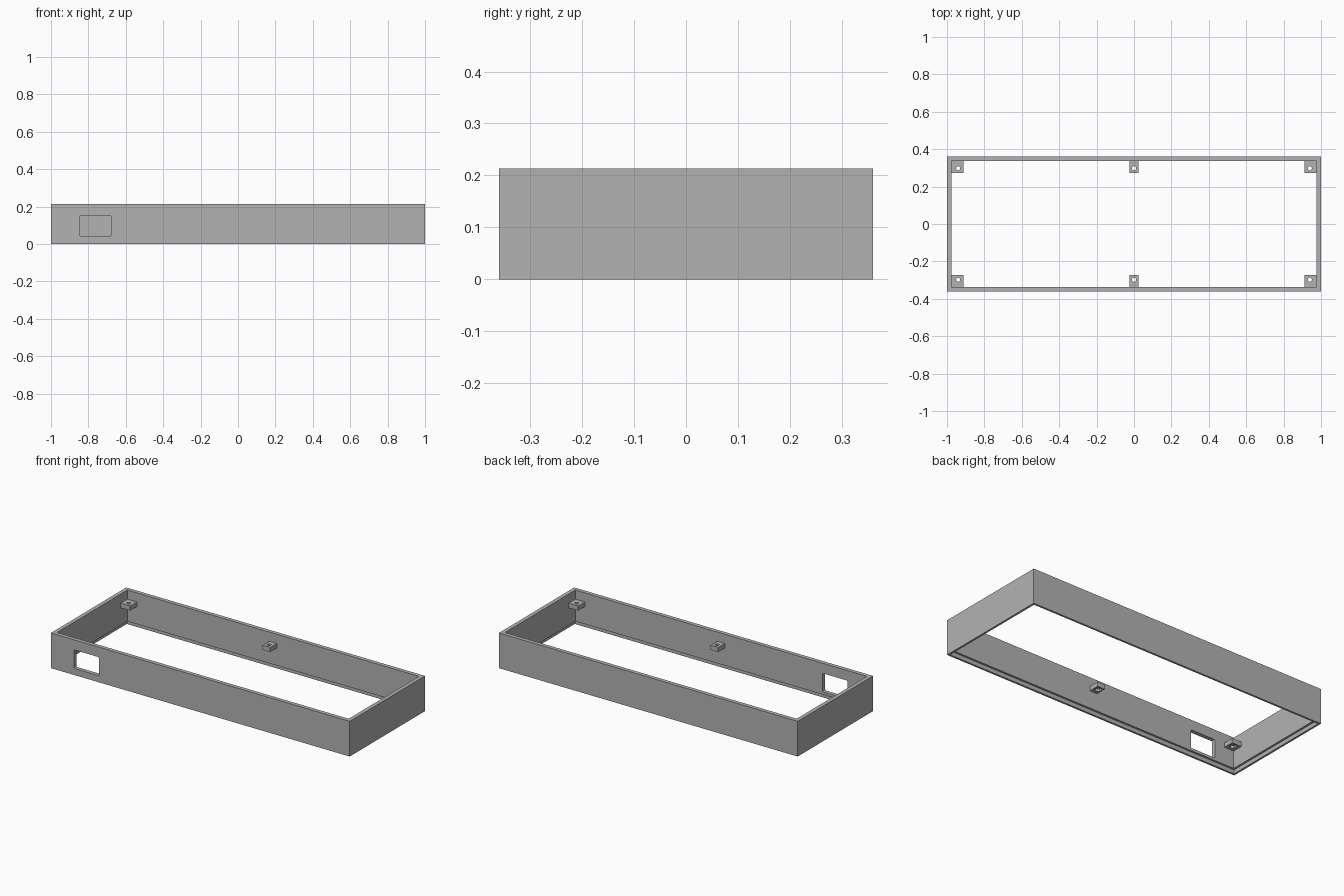
import bpy, bmesh, math

if "Cube" in bpy.data.objects:
    bpy.data.objects.remove(bpy.data.objects["Cube"], do_unlink=True)

HX, HY, H = 1.0, 0.36, 0.213      # outer half sizes and height
WALL, LIP, LEDGE = 0.024, 0.012, 0.024

grey = bpy.data.materials.new("plain grey")
grey.use_nodes = True
grey.diffuse_color = (0.45, 0.45, 0.45, 1)
grey.node_tree.nodes["Principled BSDF"].inputs["Base Color"].default_value = (0.45, 0.45, 0.45, 1)


def finish(name, bm):
    bmesh.ops.recalc_face_normals(bm, faces=bm.faces)
    mesh = bpy.data.meshes.new(name)
    bm.to_mesh(mesh)
    bm.free()
    mesh.materials.append(grey)
    ob = bpy.data.objects.new(name, mesh)
    bpy.context.collection.objects.link(ob)
    return ob


def box(name, x0, x1, y0, y1, z0, z1, bevel=0):
    bm = bmesh.new()
    bmesh.ops.create_cube(bm, size=1)
    for v in bm.verts:
        v.co = (x1 if v.co.x > 0 else x0, y1 if v.co.y > 0 else y0, z1 if v.co.z > 0 else z0)
    if bevel:
        edges = [e for e in bm.edges if abs(e.verts[0].co.y - e.verts[1].co.y) > 1e-4]
        bmesh.ops.bevel(bm, geom=edges, offset=bevel, segments=3, profile=0.5, affect='EDGES')
    return finish(name, bm)


def prism(name, x, y, z0, z1, radius, sides):
    bm = bmesh.new()
    bmesh.ops.create_cone(bm, cap_ends=True, segments=sides, radius1=radius, radius2=radius, depth=z1 - z0)
    bmesh.ops.translate(bm, verts=bm.verts, vec=(x, y, (z0 + z1) / 2))
    return finish(name, bm)


def cut(target, *cutters):
    for c in cutters:
        mod = target.modifiers.new("cut", 'BOOLEAN')
        mod.operation, mod.solver, mod.object = 'DIFFERENCE', 'EXACT', c
        bpy.context.view_layer.objects.active = target
        bpy.ops.object.modifier_apply(modifier=mod.name)
        bpy.data.objects.remove(c, do_unlink=True)


# Frame walls: one stepped wall profile swept round the rectangle
bm = bmesh.new()
profile = [(0, 0), (0, H), (WALL, H), (WALL, LEDGE), (LIP, LEDGE), (LIP, 0)]
corners = [(-1, -1), (1, -1), (1, 1), (-1, 1)]
rings = [[bm.verts.new((sx * (HX - d), sy * (HY - d), z)) for sx, sy in corners] for d, z in profile]
for a, b in zip(rings, rings[1:] + rings[:1]):
    for i in range(4):
        j = (i + 1) % 4
        bm.faces.new((a[i], a[j], b[j], b[i]))
frame = finish("frame", bm)

# Window through the front wall
cut(frame, box("window_cutter", -0.845, -0.68, -HY - 0.05, -HY + 0.06, 0.04, 0.152, bevel=0.005))

# Screw bosses: a through hole with a hexagonal nut pocket underneath
Z0, Z1 = 0.13, 0.158
INX, INY, DEPTH = HX - WALL, HY - WALL, 0.064
for sy, side in ((-1, "front"), (1, "back")):
    ys = sorted((sy * INY, sy * (INY - DEPTH)))
    for sx, place in ((-1, "right"), (0, "middle"), (1, "left")):
        xs = sorted((sx * INX, sx * (INX - DEPTH))) if sx else (-0.025, 0.025)
        boss = box(f"{side}_{place}_boss", *xs, *ys, Z0, Z1)
        hx, hy = sx * 0.94, sy * 0.298
        cut(boss, prism("hole_cutter", hx, hy, Z0 - 0.05, Z1 + 0.05, 0.011, 24),
            prism("pocket_cutter", hx, hy, Z0 - 0.05, Z0 + 0.013, 0.02, 6))
